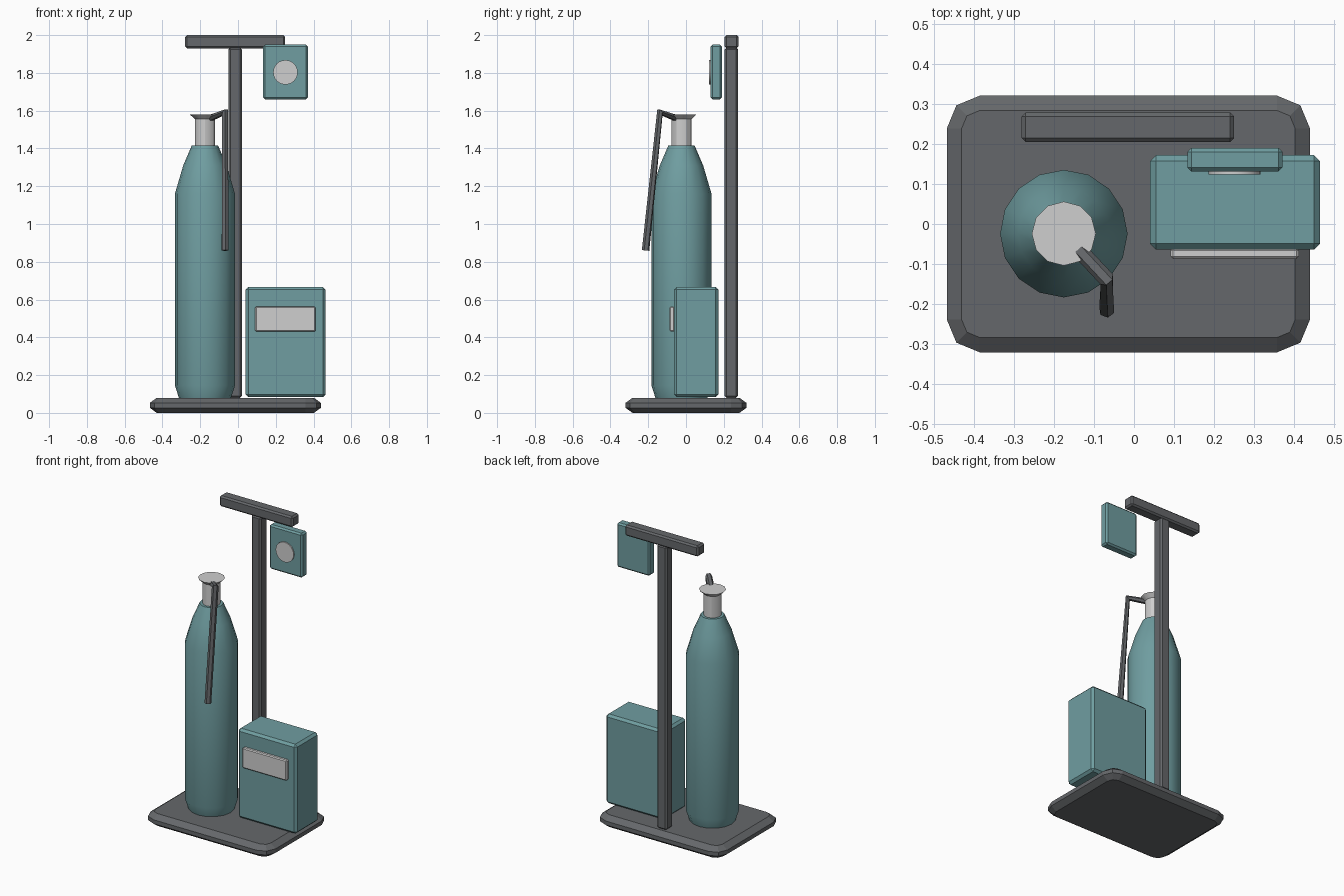
import bpy, bmesh, math
from mathutils import Matrix

cube = bpy.data.objects.get("Cube")
if cube:
    bpy.data.objects.remove(cube, do_unlink=True)


def material(name, rgb):
    m = bpy.data.materials.new(name)
    m.use_nodes = True
    m.diffuse_color = (*rgb, 1)
    m.node_tree.nodes["Principled BSDF"].inputs["Base Color"].default_value = (*rgb, 1)
    return m


TEAL = material("teal paint", (0.16, 0.34, 0.355))
DARK = material("dark grey metal", (0.13, 0.137, 0.145))
LIGHT = material("light grey", (0.62, 0.62, 0.62))


def add_mesh(name, mesh, mat, smooth=False):
    obj = bpy.data.objects.new(name, mesh)
    bpy.context.scene.collection.objects.link(obj)
    mesh.materials.clear()
    mesh.materials.append(mat)
    if smooth:
        bpy.ops.object.select_all(action='DESELECT')
        obj.select_set(True)
        bpy.context.view_layer.objects.active = obj
        bpy.ops.object.shade_smooth_by_angle(angle=math.radians(30))
    return obj


def finish(name, bm, mat, smooth=False):
    bmesh.ops.recalc_face_normals(bm, faces=bm.faces)
    mesh = bpy.data.meshes.new(name)
    bm.to_mesh(mesh)
    bm.free()
    return add_mesh(name, mesh, mat, smooth)


def box(name, xs, ys, zs, mat, bevel):
    """Chamfered box given its extents on each axis."""
    bm = bmesh.new()
    bmesh.ops.create_cube(bm, size=1)
    for v in bm.verts:
        v.co = [(a + b) / 2 + c * (b - a) for (a, b), c in zip((xs, ys, zs), v.co)]
    bmesh.ops.bevel(bm, geom=bm.edges[:], offset=bevel, segments=1,
                    affect='EDGES', profile=0.5)
    return finish(name, bm, mat)


def loft(name, rings, mat, smooth=False):
    """Skin a stack of equal-length point rings and cap both ends."""
    bm = bmesh.new()
    loops = [[bm.verts.new(p) for p in ring] for ring in rings]
    n = len(loops[0])
    for a, b in zip(loops, loops[1:]):
        for i in range(n):
            j = (i + 1) % n
            bm.faces.new((a[i], a[j], b[j], b[i]))
    bm.faces.new(loops[0])
    bm.faces.new(loops[-1])
    return finish(name, bm, mat, smooth)


def circle(cx, cy, r, z, n):
    return [(cx + r * math.cos(math.tau * i / n), cy + r * math.sin(math.tau * i / n), z)
            for i in range(n)]


def rounded_rect(cx, hx, hy, r, z):
    """Rectangle whose corners turn in two steps."""
    pts = []
    for q, (sx, sy) in enumerate(((1, 1), (-1, 1), (-1, -1), (1, -1))):
        for k in range(3):
            a = math.radians(90 * q + 45 * k)
            pts.append((cx + sx * (hx - r) + r * math.cos(a),
                        sy * (hy - r) + r * math.sin(a), z))
    return pts


# Base plate with chamfered rims
loft("base_plate", [rounded_rect(-0.014, 0.453 - i, 0.32 - i, 0.082 - i, z)
                    for i, z in ((0.037, 0), (0, 0.027), (0, 0.053), (0.037, 0.08))], DARK)

# Stand
box("pole", (-0.05, 0.02), (0.205, 0.275), (0.08, 1.935), DARK, 0.01)
box("top_bar", (-0.28, 0.25), (0.204, 0.278), (1.93, 2.0), DARK, 0.01)

# Gas cylinder with its valve
CX, CY = -0.175, -0.024
loft("cylinder", [circle(CX, CY, r, z, 16) for r, z in
                  ((0.138, 0.08), (0.159, 0.145), (0.159, 1.16), (0.115, 1.31), (0.07, 1.415))],
     TEAL, True)
loft("valve", [circle(CX, CY, r, z, 12) for r, z in
               ((0.053, 1.41), (0.053, 1.555), (0.08, 1.58))], LIGHT, True)

# Hose bending over the valve and hanging down
curve = bpy.data.curves.new("hose_path", 'CURVE')
curve.dimensions = '3D'
curve.bevel_depth = 0.02
curve.bevel_resolution = 1
curve.use_fill_caps = True
spline = curve.splines.new('POLY')
path = ((CX, CY, 1.55), (-0.068, -0.138, 1.592), (-0.068, -0.214, 0.86))
spline.points.add(len(path) - 1)
for p, co in zip(spline.points, path):
    p.co = (*co, 1)
spline.use_smooth = False
helper = bpy.data.objects.new("hose_helper", curve)
bpy.context.scene.collection.objects.link(helper)
hose_mesh = bpy.data.meshes.new_from_object(
    helper.evaluated_get(bpy.context.evaluated_depsgraph_get()))
bpy.data.objects.remove(helper, do_unlink=True)
add_mesh("hose", hose_mesh, DARK)

# Control box with its display plate
box("control_box", (0.04, 0.464), (-0.064, 0.172), (0.083, 0.667), TEAL, 0.015)
box("control_display", (0.091, 0.411), (-0.087, -0.06), (0.43, 0.563), LIGHT, 0.006)

# Hanging gauge panel with a round dial
box("gauge_panel", (0.133, 0.37), (0.131, 0.19), (1.66, 1.95), TEAL, 0.01)
bm = bmesh.new()
bmesh.ops.create_cone(bm, cap_ends=True, segments=24, radius1=0.065, radius2=0.065, depth=0.009,
                      matrix=Matrix.Translation((0.251, 0.1275, 1.803))
                      @ Matrix.Rotation(math.pi / 2, 4, 'X'))
finish("gauge_dial", bm, LIGHT, True)
